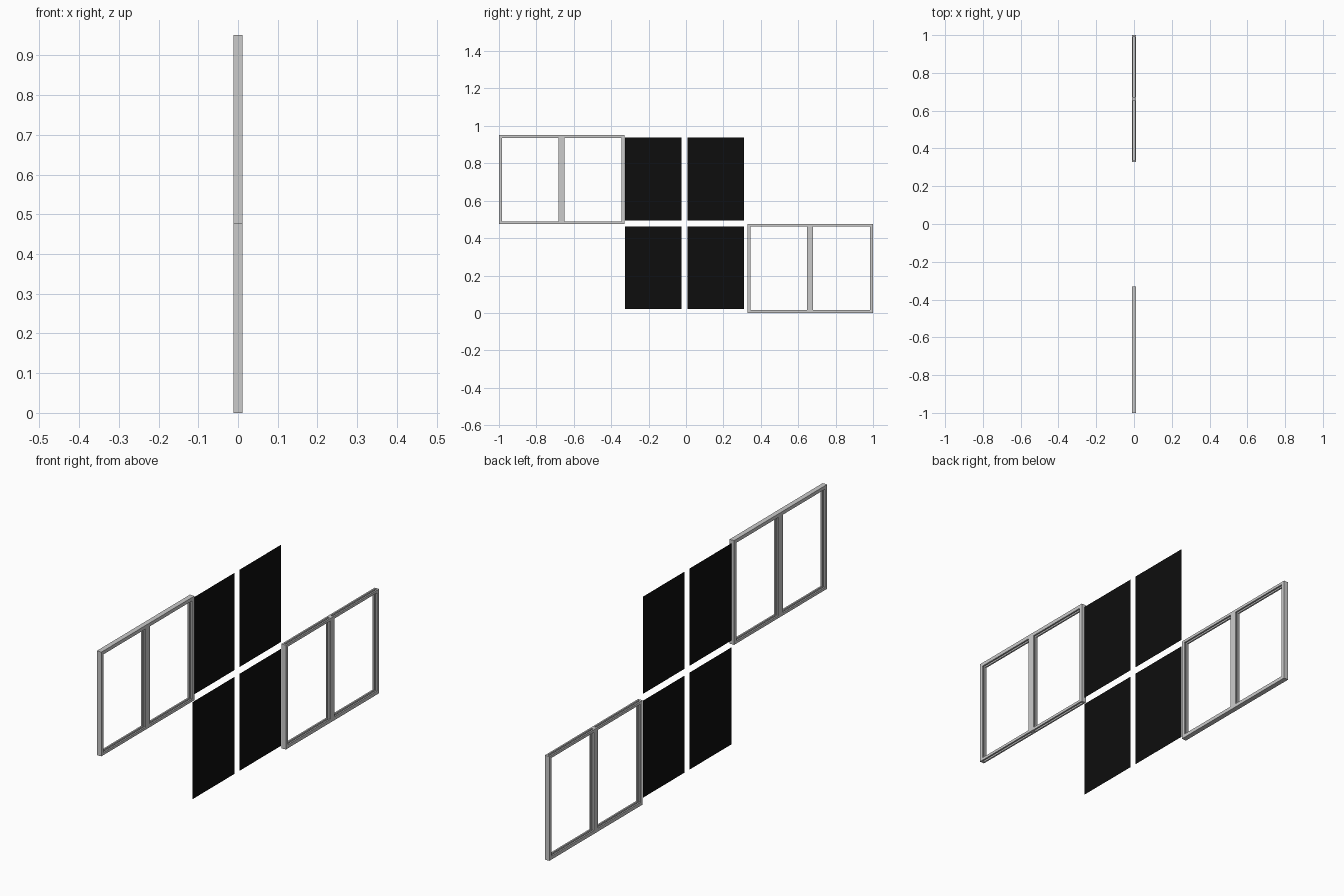
import bpy, bmesh
from mathutils import Matrix, Vector

if "Cube" in bpy.data.objects:
    bpy.data.objects.remove(bpy.data.objects["Cube"])

H = 0.951       # total height
HALF = H / 2    # height of one frame
D = 0.0226      # frame depth
RAIL = 0.016    # border width, the mullion is twice that
GROOVE_W, GROOVE_D = 0.008, 0.007


def box(name, y0, y1, z0, z1, depth):
    bm = bmesh.new()
    size = Vector((depth, y1 - y0, z1 - z0))
    centre = Vector((0, (y0 + y1) / 2, (z0 + z1) / 2))
    bmesh.ops.create_cube(bm, size=1, matrix=Matrix.LocRotScale(centre, None, size))
    mesh = bpy.data.meshes.new(name)
    bm.to_mesh(mesh)
    bm.free()
    ob = bpy.data.objects.new(name, mesh)
    bpy.context.collection.objects.link(ob)
    return ob


def cut(ob, cutter):
    mod = ob.modifiers.new("cut", 'BOOLEAN')
    mod.operation, mod.solver, mod.object = 'DIFFERENCE', 'EXACT', cutter
    cutter.hide_render = True
    bpy.context.view_layer.update()
    ev = ob.evaluated_get(bpy.context.evaluated_depsgraph_get())
    mesh = bpy.data.meshes.new_from_object(ev)
    ob.modifiers.clear()
    ob.data = mesh
    bpy.data.objects.remove(cutter)


def window_frame(name, y0, y1, upper):
    """Two-light frame with pane grooves, slotted open along its meeting rail."""
    def z_range(a, b):
        return (H - b, H - a) if upper else (a, b)
    ob = box(name, y0, y1, *z_range(0, HALF - 0.0005), D)
    mid = (y0 + y1) / 2
    for a, b in ((y0 + RAIL, mid - RAIL), (mid + RAIL, y1 - RAIL)):
        cut(ob, box("opening_cutter", a, b, *z_range(RAIL, HALF - 0.0125), D * 3))
        cut(ob, box("groove_cutter", a - GROOVE_D, b + GROOVE_D,
                    *z_range(RAIL - GROOVE_D, HALF + 0.02), GROOVE_W))
    return ob


# Frames
window_frame("lower_frame", 0.328, 1.0, False)
window_frame("upper_frame", -1.0, -0.33, True)

# Dark flat panes, two by two
mat = bpy.data.materials.new("dark_pane")
mat.diffuse_color = (0.004, 0.004, 0.004, 1)
mat.use_nodes = True
mat.node_tree.nodes["Principled BSDF"].inputs["Base Color"].default_value = mat.diffuse_color
for row, (z0, z1) in zip(("lower", "upper"), ((0.021, 0.463), (0.494, 0.937))):
    for side, (y0, y1) in zip(("front", "back"), ((-0.326, -0.024), (0.009, 0.311))):
        mesh = bpy.data.meshes.new(f"{row}_{side}_pane")
        mesh.from_pydata([(0, y0, z0), (0, y1, z0), (0, y1, z1), (0, y0, z1)], [], [(0, 1, 2, 3)])
        mesh.materials.append(mat)
        bpy.context.collection.objects.link(bpy.data.objects.new(mesh.name, mesh))
